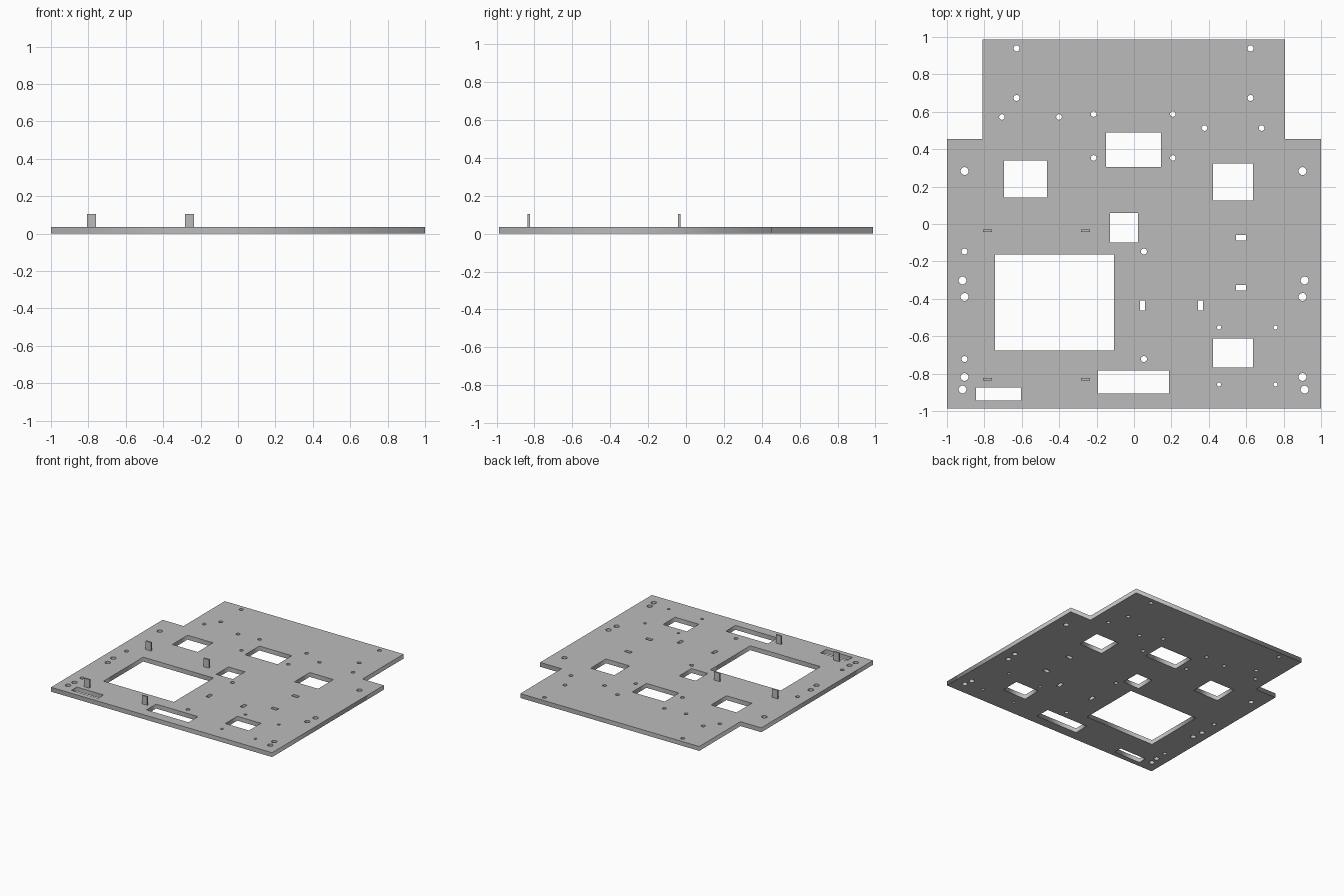
import bpy
import math

cube = bpy.data.objects.get("Cube")
if cube:
    bpy.data.objects.remove(cube, do_unlink=True)

THICK = 0.036
grey = bpy.data.materials.new("plain grey")
grey.use_nodes = True
colour = (0.5, 0.5, 0.5, 1)
grey.diffuse_color = colour
grey.node_tree.nodes["Principled BSDF"].inputs["Base Color"].default_value = colour


def add_outline(curve, points):
    spline = curve.splines.new('POLY')
    spline.points.add(len(points) - 1)
    for p, (x, y) in zip(spline.points, points):
        p.co = (x, y, 0, 1)
    spline.use_cyclic_u = True


def rect(x0, x1, y0, y1):
    return [(x0, y0), (x1, y0), (x1, y1), (x0, y1)]


def circle(x, y, r, n=24):
    return [(x + r * math.cos(2 * math.pi * i / n),
             y + r * math.sin(2 * math.pi * i / n)) for i in range(n)]


# Base plate: stepped outline, filled and extruded, holes as inner outlines
curve = bpy.data.curves.new("base_plate", 'CURVE')
curve.dimensions = '2D'
curve.fill_mode = 'BOTH'
curve.extrude = THICK / 2
add_outline(curve, [(-1, -0.987), (1, -0.987), (1, 0.455), (0.807, 0.455),
                    (0.807, 0.987), (-0.811, 0.987), (-0.811, 0.455), (-1, 0.455)])

# Rectangular windows
for window in [(-0.695, -0.465, 0.142, 0.34), (-0.15, 0.144, 0.305, 0.49),
               (0.422, 0.636, 0.126, 0.324), (-0.128, 0.021, -0.099, 0.059),
               (-0.743, -0.107, -0.676, -0.163), (0.422, 0.636, -0.767, -0.612),
               (-0.193, 0.187, -0.906, -0.783), (-0.845, -0.604, -0.944, -0.874)]:
    add_outline(curve, rect(*window))

# Small slots
for y in (-0.088, -0.356):
    add_outline(curve, rect(0.545, 0.599, y, y + 0.029))
for x in (0.032, 0.342):
    add_outline(curve, rect(x, x + 0.027, -0.463, -0.409))

# Round holes: radius, x positions, y positions
for r, xs, ys in [(0.016, (-0.628, 0.623), (0.939, 0.674)),
                  (0.015, (-0.706, -0.401), (0.572,)),
                  (0.015, (-0.216, 0.208), (0.588, 0.353)),
                  (0.015, (0.377, 0.682), (0.513,)),
                  (0.021, (-0.906, 0.901), (0.283, -0.39, -0.818)),
                  (0.021, (-0.917, 0.912), (-0.302, -0.885)),
                  (0.016, (-0.906, 0.053), (-0.147, -0.722)),
                  (0.011, (0.455, 0.757), (-0.553, -0.858))]:
    for x in xs:
        for y in ys:
            add_outline(curve, circle(x, y, r))

plate = bpy.data.objects.new("base_plate", curve)
plate.location.z = THICK / 2
bpy.context.collection.objects.link(plate)
curve.materials.append(grey)
bpy.ops.object.select_all(action='DESELECT')
plate.select_set(True)
bpy.context.view_layer.objects.active = plate
bpy.ops.object.convert(target='MESH')

# Four upright tabs around the largest window
for side, x in (("right", -0.783), ("middle", -0.259)):
    for end, y in (("front", -0.831), ("back", -0.036)):
        bottom, top = THICK - 0.004, 0.105
        bpy.ops.mesh.primitive_cube_add(size=1, location=(x, y, (bottom + top) / 2))
        tab = bpy.context.object
        tab.name = f"{end}_{side}_tab"
        tab.scale = (0.049, 0.013, top - bottom)
        tab.data.materials.append(grey)
